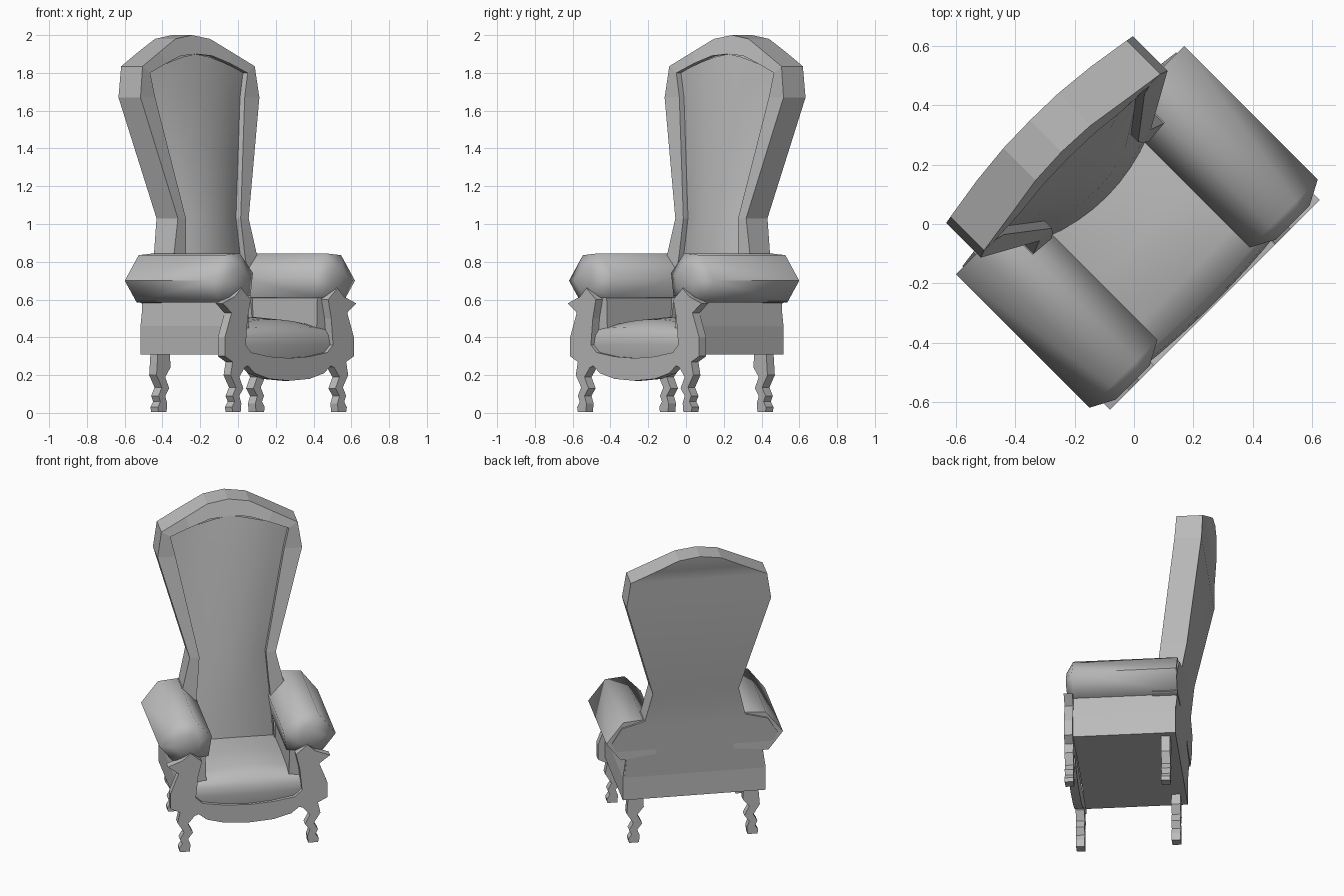
import bpy, bmesh, math
from mathutils import Matrix

cube = bpy.data.objects.get("Cube")
if cube:
    bpy.data.objects.remove(cube, do_unlink=True)

grey = bpy.data.materials.new("plain_grey")
grey.use_nodes = True
GREY = (0.5, 0.5, 0.5, 1)
grey.diffuse_color = GREY
grey.node_tree.nodes["Principled BSDF"].inputs["Base Color"].default_value = GREY

# The chair is modelled facing -y, then turned to look along the diagonal
TURN = Matrix.Rotation(math.radians(45), 4, 'Z')


def make(name, verts, faces, smooth=None):
    mesh = bpy.data.meshes.new(name)
    mesh.from_pydata(verts, [], faces)
    bm = bmesh.new()
    bm.from_mesh(mesh)
    bmesh.ops.remove_doubles(bm, verts=bm.verts, dist=0.0001)
    bmesh.ops.recalc_face_normals(bm, faces=bm.faces)
    bm.to_mesh(mesh)
    bm.free()
    mesh.transform(TURN)
    mesh.materials.append(grey)
    obj = bpy.data.objects.new(name, mesh)
    bpy.context.collection.objects.link(obj)
    if smooth:
        bpy.ops.object.select_all(action='DESELECT')
        obj.select_set(True)
        bpy.context.view_layer.objects.active = obj
        bpy.ops.object.shade_smooth_by_angle(angle=math.radians(smooth))
    return obj


def loft(name, rings, smooth=None, closed=True, caps=True):
    """Skin a list of equal-length rings."""
    n = len(rings[0])
    verts = [p for ring in rings for p in ring]
    faces = []
    for r in range(len(rings) - 1):
        for i in range(n if closed else n - 1):
            j = (i + 1) % n
            faces.append((r * n + i, r * n + j, (r + 1) * n + j, (r + 1) * n + i))
    if caps:
        last = (len(rings) - 1) * n
        faces += [tuple(range(n)), tuple(range(last, last + n))]
    return make(name, verts, faces, smooth)


def extrude(name, outline, y0, y1, smooth=None):
    return loft(name, [[(x, y, z) for x, z in outline] for y in (y0, y1)], smooth)


def flip(points):
    return [(-x, z) for x, z in reversed(points)]


def along(table, z):
    """Linear interpolation in a list of (z, value)."""
    if z <= table[0][0]:
        return table[0][1]
    for (a, va), (b, vb) in zip(table, table[1:]):
        if z <= b:
            return va + (vb - va) * (z - a) / (b - a)
    return table[-1][1]


# Backrest: front and rear depth by height
FRONT = [(.46, .14), (.85, .17), (1.03, .185), (1.67, .285), (1.84, .295), (2, .345)]
REAR = [(.46, .29), (.85, .32), (1.03, .345), (1.67, .45), (1.84, .455), (1.93, .485), (2, .495)]
outer = [(.43, .46), (.42, .58), (.46, .59), (.51, .70), (.45, .80), (.31, .84),
         (.265, 1.03), (.445, 1.67), (.42, 1.835), (.27, 1.91), (.13, 1.98), (0, 2)]
inner = [(.25, .46), (.245, .58), (.24, .59), (.23, .70), (.225, .80), (.22, .84),
         (.205, 1.03), (.335, 1.67), (.365, 1.80), (.24, 1.85), (.12, 1.89), (0, 1.90)]
RECESS = .035


def rim_ring(o, i):
    f, g = along(FRONT, o[1]), along(FRONT, i[1])
    return [(o[0], along(REAR, o[1]), o[1]), (o[0], f, o[1]),
            (i[0], g, i[1]), (i[0], g + RECESS, i[1])]


pairs = list(zip(outer, inner))
pairs += [((-o[0], o[1]), (-i[0], i[1])) for o, i in reversed(pairs[:-1])]
loft("backrest_frame", [rim_ring(o, i) for o, i in pairs], closed=False, caps=False)

# Rear panel: rows across the outline
loft("backrest_rear", [[(s * x, along(REAR, z), z) for s in (1, -1)] for x, z in outer],
     smooth=30, closed=False, caps=False)

# Backrest cushion: bowed forward in the middle
rows = []
STEPS = [t / 4 for t in range(-4, 5)]
for z, w, rise in ((.42, .25, 0), (.62, .24, 0), (.84, .22, 0), (1.03, .205, 0),
                   (1.35, .27, 0), (1.67, .335, 0), (1.80, .365, .10)):
    row = []
    for t in STEPS:
        h = z + rise * (1 - abs(t) ** 1.4)
        bow = .05 if z < 1.7 else .03
        row.append((w * t, along(FRONT, h) + RECESS - bow * (1 - t * t), h))
    rows.append(row)
loft("backrest_cushion", rows, smooth=40, closed=False, caps=False)

# Arms: padded rolls with domed fronts, over side panels
roll = [(.455, .585), (.544, .70), (.44, .835), (.32, .845), (.22, .74), (.24, .61)]
side = [(.44, .31), (.44, .46), (.42, .60), (.26, .65), (.25, .31)]
for label, s in (("left", 1), ("right", -1)):
    rings = []
    for y, k in ((.304, 1), (-.332, 1), (-.375, .5)):
        rings.append([(s * (.38 + (x - .38) * k), y, .71 + (z - .71) * k) for x, z in roll])
    loft(label + "_arm_roll", rings, smooth=62)
    extrude(label + "_side_panel", [(s * x, z) for x, z in side], -.335, .29)

# Seat base, closed at the back
extrude("seat_base", [(-.43, .31), (.43, .31), (.43, .44), (-.43, .44)], -.33, .289)
extrude("rear_rail", [(-.44, .31), (.44, .31), (.44, .46), (-.44, .46)], .2, .29)

# Seat cushion: crowned top rolling over the front edge
rows = []
for y, z, crown in ((.2, .46, .04), (-.05, .46, .05), (-.25, .455, .04), (-.33, .445, .01),
                    (-.355, .41, 0), (-.362, .36, 0), (-.35, .29, 0)):
    bulge = .018 if y < -.3 else 0
    rows.append([(.33 * t, y - bulge * (1 - t * t), z + crown * (1 - t * t)) for t in STEPS])
loft("seat_cushion", rows, smooth=50, closed=False, caps=False)

# Carved front with its legs, cut as one board
leg = [(.335, .24), (.375, .19), (.345, .13), (.375, .09), (.36, .05), (.365, .005),
       (.425, .005), (.43, .03), (.41, .06), (.425, .09), (.40, .135), (.44, .20)]
half = [(0, .17), (.15, .18), (.26, .21), (.31, .25)] + leg
half += [(.425, .27), (.483, .30), (.483, .40), (.433, .53), (.50, .58), (.41, .615),
         (.36, .66), (.29, .60), (.313, .50), (.327, .36), (.285, .32), (.15, .298), (0, .29)]
extrude("front_board", half + flip(half[1:-1]), -.385, -.332)

# Back legs
rear_leg = [(x - .03, max(z, .005)) for x, z in [(.34, .32)] + leg + [(.43, .32)]]
extrude("left_back_leg", rear_leg, .2, .255)
extrude("right_back_leg", flip(rear_leg), .2, .255)
